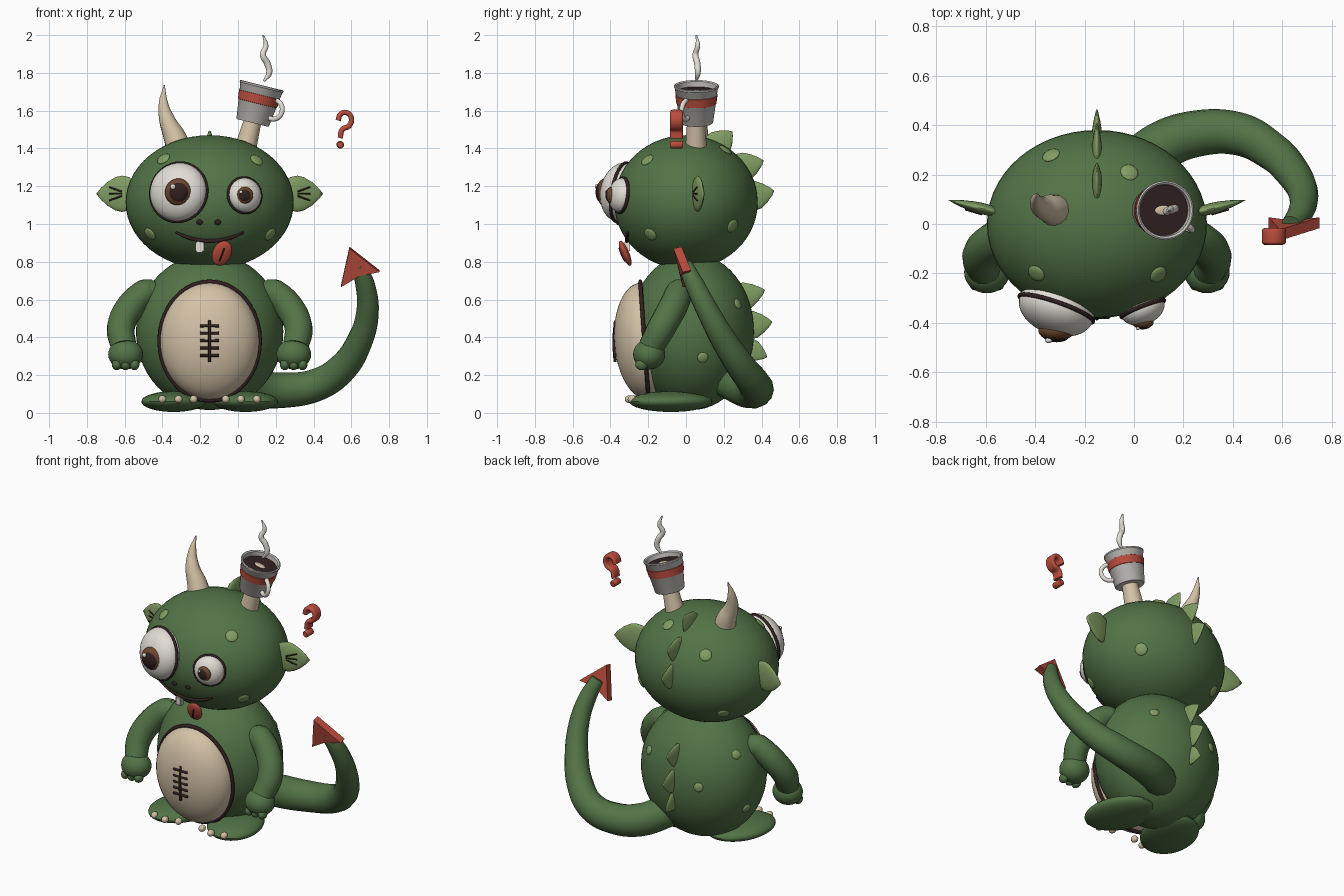
import bpy, bmesh, math
from mathutils import Matrix, Vector

if "Cube" in bpy.data.objects:
    bpy.data.objects.remove(bpy.data.objects["Cube"], do_unlink=True)

made = []
MID = -0.15                                   # x of the creature's mirror plane
HEAD, HEAD_R = Vector((MID, 0, 1.115)), Vector((.445, .38, .355))
BODY, BODY_R = Vector((MID, .03, .43)), Vector((.39, .33, .415))


def material(name, rgb):
    m = bpy.data.materials.new(name)
    m.use_nodes = True
    m.diffuse_color = (*rgb, 1)
    m.node_tree.nodes["Principled BSDF"].inputs["Base Color"].default_value = (*rgb, 1)
    return m


GREEN = material("moss green", (.085, .172, .062))
LEAF = material("light green", (.22, .34, .125))
CREAM = material("cream", (.66, .54, .385))
WHITE = material("warm white", (.76, .73, .67))
CUP = material("cup grey", (.56, .54, .51))
RED = material("brick red", (.50, .075, .047))
DARK = material("dark brown", (.03, .014, .014))
IRIS = material("iris brown", (.16, .062, .026))


def move(x, y, z):
    return Matrix.Translation((x, y, z))


def facing(loc, normal):
    """Frame at loc whose local z points along normal."""
    return Matrix.Translation(loc) @ Vector(normal).to_track_quat('Z', 'Y').to_matrix().to_4x4()


def add(name, mesh, mat, matrix=Matrix()):
    mesh.materials.clear()
    mesh.materials.append(mat)
    ob = bpy.data.objects.new(name, mesh)
    bpy.context.scene.collection.objects.link(ob)
    ob.matrix_world = matrix
    made.append(ob)
    return ob


def mesh_from(bm, name):
    bmesh.ops.recalc_face_normals(bm, faces=bm.faces)
    me = bpy.data.meshes.new(name)
    bm.to_mesh(me)
    bm.free()
    return me


def ball(name, mat, radii, matrix, seg=32):
    bm = bmesh.new()
    bmesh.ops.create_uvsphere(bm, u_segments=seg, v_segments=seg // 2, radius=1)
    bmesh.ops.scale(bm, vec=radii, verts=bm.verts)
    return add(name, mesh_from(bm, name), mat, matrix)


def lathe(name, mat, profile, matrix, flat=(1, 1), seg=32):
    """Revolve (radius, height) pairs about local z; flat squashes local x and y."""
    bm = bmesh.new()
    rings = [[bm.verts.new((r * flat[0] * math.cos(a), r * flat[1] * math.sin(a), z))
              for a in (math.tau * i / seg for i in range(seg))] for r, z in profile]
    for lo, hi in zip(rings, rings[1:]):
        for i in range(seg):
            j = (i + 1) % seg
            bm.faces.new((lo[i], lo[j], hi[j], hi[i]))
    bmesh.ops.remove_doubles(bm, verts=bm.verts, dist=1e-5)
    return add(name, mesh_from(bm, name), mat, matrix)


def ring(name, mat, major, minor, matrix, stretch=1):
    """Torus about local z, with local y stretched."""
    n = 12
    loop = [(major + minor * math.cos(math.tau * i / n), minor * math.sin(math.tau * i / n))
            for i in range(n + 1)]
    return lathe(name, mat, loop, matrix, (1, stretch), 40)


def tube(name, mat, pts, matrix=Matrix(), depth=0):
    """Smooth tube through (x, y, z, radius) points; depth makes a thick ribbon."""
    cu = bpy.data.curves.new(name, 'CURVE')
    cu.dimensions, cu.fill_mode = '3D', 'FULL'
    cu.resolution_u, cu.bevel_resolution = 8, 5
    cu.use_fill_caps = True
    if depth:
        cu.bevel_depth, cu.extrude, cu.twist_mode = pts[0][3], depth, 'Z_UP'
    else:
        cu.bevel_depth = 1
    sp = cu.splines.new('BEZIER')
    sp.bezier_points.add(len(pts) - 1)
    for p, (x, y, z, r) in zip(sp.bezier_points, pts):
        p.co, p.radius = (x, y, z), 1 if depth else r
        p.handle_left_type = p.handle_right_type = 'AUTO'
    temp = bpy.data.objects.new("temp", cu)
    bpy.context.scene.collection.objects.link(temp)
    graph = bpy.context.evaluated_depsgraph_get()
    me = bpy.data.meshes.new_from_object(temp.evaluated_get(graph))
    bpy.data.objects.remove(temp, do_unlink=True)
    me.name = name
    return add(name, me, mat, matrix)


def head_y(x, z):
    return -HEAD_R.y * math.sqrt(1 - ((x - MID) / HEAD_R.x) ** 2 - ((z - HEAD.z) / HEAD_R.z) ** 2)


def spot(name, centre, radii, target, r):
    """Flat disc on the ellipsoid, below the target point."""
    d = Vector(target) - centre
    d /= math.sqrt(sum((d[i] / radii[i]) ** 2 for i in range(3)))
    n = Vector([d[i] / radii[i] ** 2 for i in range(3)])
    ball(name, LEAF, (r, r, .011), facing(centre + d, n), 20)


# Body, head and belly
ball("body", GREEN, BODY_R, move(*BODY), 56)
ball("head", GREEN, HEAD_R, move(*HEAD), 56)
belly = facing((MID, -.22, .38), (0, -1, -.07))
ball("belly", CREAM, (.262, .31, .16), belly, 48)
ring("belly_seam", DARK, .266, .011, belly, 1.18)
tube("belly_stitch", DARK, [(MID, -.376, .27, .008), (MID, -.382, .38, .008), (MID, -.374, .49, .008)])
for i in range(5):
    z = .305 + .039 * i
    tube("belly_cross_stitch", DARK, [(MID - .05, -.376, z, .008), (MID + .05, -.376, z, .008)])

# Eyes: centre, size, depth, iris size
for side, c, r, deep, ir in (("right", (-.314, -.342, 1.168), .157, .105, .073),
                             ("left", (.035, -.342, 1.152), .092, .065, .045)):
    n = Vector(((c[0] - MID) / HEAD_R.x ** 2, c[1] / HEAD_R.y ** 2, (c[2] - HEAD.z) / HEAD_R.z ** 2))
    frame = facing(c, n)
    ball(side + "_eye", WHITE, (r, r, deep), frame, 40)
    ring(side + "_eye_rim", DARK, r, .009, frame)
    y = c[1] - deep * .84
    ball(side + "_iris", IRIS, (ir, ir * .6, ir), move(c[0], y, c[2]))
    ball(side + "_pupil", DARK, (ir * .74, ir * .36, ir * .74), move(c[0], y - ir * .3, c[2]))
    ball(side + "_glint", WHITE, (ir * .2, ir * .15, ir * .2), move(c[0] - ir * .42, y - ir * .56, c[2] + ir * .4), 16)

# Nostrils, mouth, tooth and tongue
for x in (-.203, -.107):
    ball("nostril", DARK, (.017, .01, .015), move(x, head_y(x, 1.01), 1.01), 16)
smile = [(x, .91 + .046 * ((x - MID) / .18) ** 2) for x in (-.33, -.27, -.21, -.15, -.09, -.03, .03)]
tube("mouth", DARK, [(x, head_y(x, z) - .004, z, .006 if abs(x - MID) > .17 else .01) for x, z in smile])
bm = bmesh.new()
bmesh.ops.create_cube(bm, size=1)
bmesh.ops.scale(bm, vec=(.045, .03, .06), verts=bm.verts)
bmesh.ops.bevel(bm, geom=bm.edges[:], offset=.007, segments=2, affect='EDGES')
add("tooth", mesh_from(bm, "tooth"), WHITE, move(-.203, -.312, .88))
tongue = facing((-.085, -.322, .845), (0, -.92, -.39)) @ Matrix.Rotation(math.radians(-20), 4, 'Z')
ball("tongue", RED, (.05, .074, .021), tongue)
tube("tongue_groove", DARK, [(0, .04, .018, .004), (0, 0, .021, .004), (0, -.04, .018, .004)], tongue)

# Paired parts: ears, arms, hands, feet
leaf = [(0, -.09), (.06, -.07), (.088, -.03), (.096, .01), (.088, .045), (.062, .09), (.03, .125), (0, .15)]
for side, s in (("left", 1), ("right", -1)):
    def at(x, y, z, *r):
        return (MID + s * x, y, z, *r)
    turn = Matrix.Rotation(s * math.radians(14), 4, 'Z')
    ear = move(*at(.455, .06, 1.16)) @ turn
    lathe(side + "_ear", LEAF, leaf, ear @ Matrix.Rotation(s * math.pi / 2, 4, 'Y'), (1, .24))
    for tip in (.045, 0, -.045):
        tube(side + "_ear_line", DARK, [(s * .005, -.022, tip * .25, .005), (s * .075, -.02, tip * .8, .004)], ear)
    tube(side + "_arm", GREEN, [at(.29, -.02, .66, .05), at(.335, -.035, .64, .072), at(.42, -.07, .56, .077),
                                at(.47, -.13, .45, .075), at(.455, -.185, .35, .068)])
    ball(side + "_shoulder", GREEN, (.08, .07, .07), move(*at(.325, -.03, .635)))
    ball(side + "_hand", GREEN, (.092, .085, .08), move(*at(.445, -.195, .31)))
    for dx in (-.047, 0, .047):
        ball(side + "_finger", GREEN, (.026, .034, .03), move(*at(.445 + dx, -.235, .256)), 16)
    ball(side + "_foot", GREEN, (.165, .225, .055),
         move(*at(.19, -.08, .06)) @ Matrix.Rotation(s * math.radians(18), 4, 'Z'))
    for x, y in ((.085, -.275), (.165, -.3), (.25, -.285)):
        ball(side + "_toenail", CREAM, (.021, .024, .021), move(*at(x, y, .072)), 16)

# Tail with a flat arrow tip
tube("tail", GREEN, [(-.03, .2, .19, .1), (.11, .315, .13, .1), (.25, .365, .12, .094), (.42, .365, .15, .087),
                     (.55, .3, .235, .079), (.64, .21, .37, .07), (.685, .12, .53, .06),
                     (.675, .05, .67, .052), (.635, -.005, .785, .04)])
bm = bmesh.new()
outline = [Vector(p) for p in ((.59, -.045, .88), (.545, .005, .675), (.645, -.008, .735), (.75, .005, .755))]
face = bm.faces.new([bm.verts.new(p + Vector((0, .022, 0))) for p in outline])
ext = bmesh.ops.extrude_face_region(bm, geom=[face])
bmesh.ops.translate(bm, vec=(0, -.044, -.01), verts=[v for v in ext["geom"] if isinstance(v, bmesh.types.BMVert)])
add("tail_tip", mesh_from(bm, "tail_tip"), RED)

# Back spikes: base y and z, tip y and z, half width
for y, z, ty, tz, w in ((.17, 1.42, .245, 1.49, .075), (.3, 1.3, .412, 1.335, .078), (.36, 1.15, .467, 1.175, .078),
                        (.3, .615, .418, .65, .075), (.345, .465, .457, .482, .075), (.34, .335, .43, .295, .06)):
    d = Vector((0, ty - y, tz - z))
    h = d.length
    lathe("back_spike", LEAF, [(0, -.05), (w, -.02), (w * .95, h * .2), (w * .65, h * .55), (w * .25, h * .87), (0, h)],
          move(MID, y, z) @ Matrix.Rotation(-math.atan2(d.y, d.z), 4, 'X'), (.26, 1))

# Skin spots
for p in ((-.33, .27, 1.3), (-.015, .215, 1.4), (-.395, -.2, 1.345), (.105, -.21, 1.345),
          (-.47, -.2, .945), (.19, -.2, .935), (.15, .245, .99), (-.42, .22, .93)):
    spot("head_spot", HEAD, HEAD_R, p, .037)
for p in ((.07, .27, .575), (.22, .09, .29), (-.43, .13, .62), (-.32, .33, .46), (-.5, .1, .29)):
    spot("body_spot", BODY, BODY_R, p, .029)

# Horns
tube("right_horn", CREAM, [(-.31, .05, 1.39, .07), (-.335, .06, 1.46, .06), (-.375, .07, 1.55, .043),
                           (-.395, .095, 1.64, .025), (-.39, .125, 1.735, .003)])
lathe("left_horn", CREAM, [(0, -.06), (.06, -.06), (.046, .14), (0, .14)], facing((.045, .053, 1.42), (.25, 0, .97)))

# Mug on the left horn
mug = move(.077, .055, 1.535) @ Matrix.Rotation(math.radians(14), 4, 'Y')
lathe("mug", CUP, [(0, 0), (.085, 0), (.089, .005), (.114, .19), (.119, .195), (.119, .203), (.113, .206),
                   (.105, .2), (.1, .15), (0, .15)], mug, seg=40)
lathe("mug_band", RED, [(.1, .105), (.106, .107), (.112, .153), (.107, .156), (.1, .105)], mug, seg=40)
lathe("coffee", DARK, [(0, .172), (.1035, .172), (.1, .165)], mug, seg=40)
ball("coffee_foam", CREAM, (.035, .02, .005), mug @ move(0, 0, .174), 16)
ring("mug_handle", WHITE, .05, .013, mug @ Matrix.Rotation(math.radians(-30), 4, 'Z') @ move(.108, 0, .095)
     @ Matrix.Rotation(math.pi / 2, 4, 'X'))
tube("steam", WHITE, [(.138, .055, 1.757, .006), (.165, .062, 1.80, .016), (.155, .06, 1.85, .017),
                      (.132, .05, 1.895, .016), (.148, .062, 1.945, .013), (.133, .055, 2.0, .004)])

# Floating hook and bead
upright = move(0, -.05, 0) @ Matrix.Rotation(math.pi / 2, 4, 'X')
tube("floating_hook", RED, [(x, z, 0, .014) for x, z in ((.53, 1.548), (.542, 1.58), (.573, 1.59), (.6, 1.562),
                                                       (.588, 1.52), (.552, 1.5), (.541, 1.455))], upright, .02)
lathe("floating_bead", RED, [(0, -.034), (.015, -.034), (.02, -.028), (.02, .028), (.015, .034), (0, .034)],
      upright @ move(.541, 1.42, 0), seg=20)

# Smooth shading with sharp edges kept
bpy.ops.object.select_all(action='DESELECT')
for ob in made:
    ob.select_set(True)
bpy.context.view_layer.objects.active = made[0]
bpy.ops.object.shade_smooth_by_angle(angle=math.radians(40))
